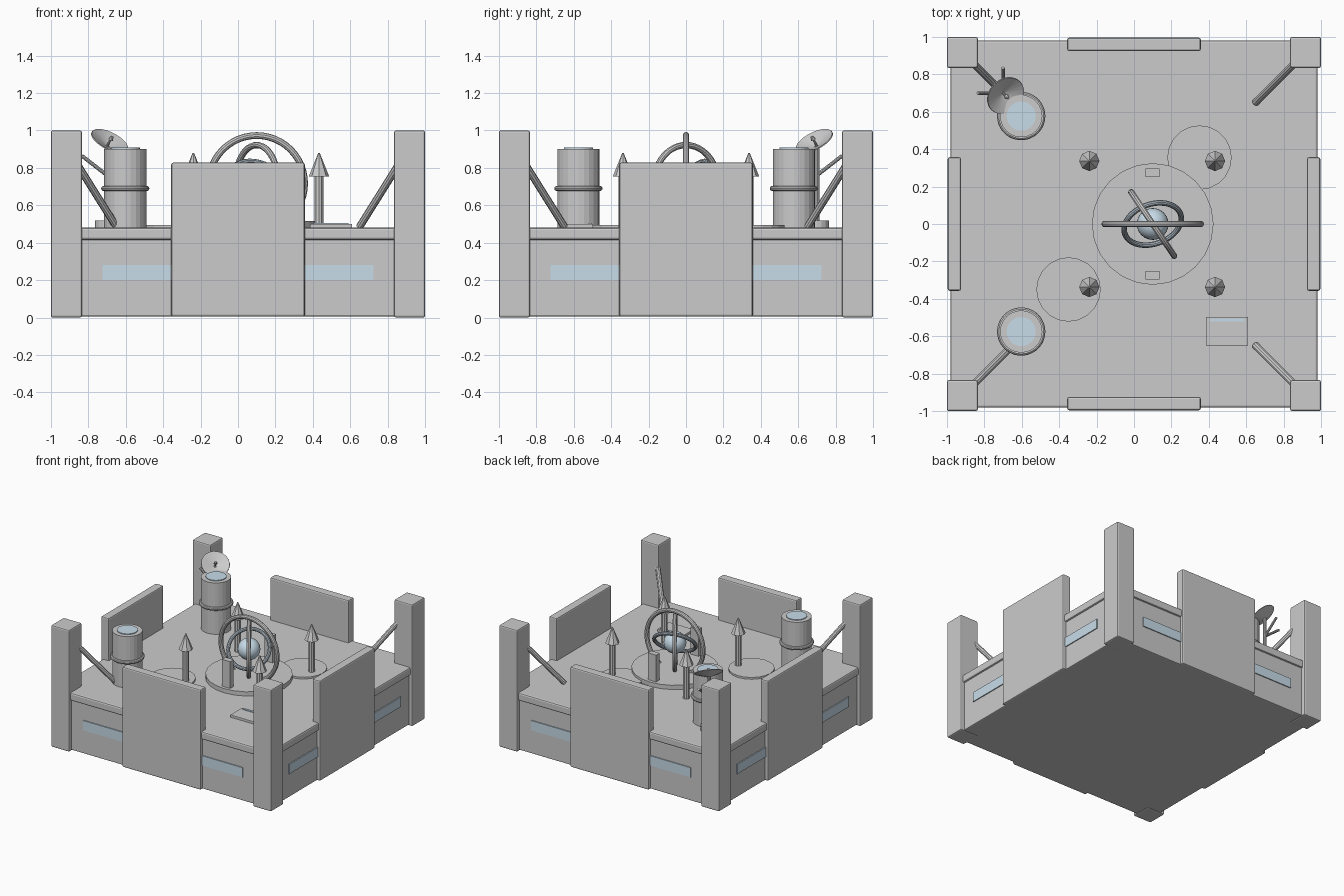
import bpy, math
from mathutils import Vector

if "Cube" in bpy.data.objects:
    bpy.data.objects.remove(bpy.data.objects["Cube"])

def material(name, rgb):
    m = bpy.data.materials.new(name)
    m.diffuse_color = (*rgb, 1)
    m.use_nodes = True
    m.node_tree.nodes["Principled BSDF"].inputs["Base Color"].default_value = m.diffuse_color
    return m

GLASS = material("pale_blue", (0.58, 0.72, 0.82))
STEEL = material("blue_grey", (0.42, 0.49, 0.55))

def finish(name, mat=None, bevel=0, smooth=False):
    o = bpy.context.object
    o.name = name
    if mat:
        o.data.materials.append(mat)
    if bevel:
        b = o.modifiers.new("bevel", 'BEVEL')
        b.width, b.segments = bevel, 2
    if smooth:
        bpy.ops.object.shade_smooth_by_angle()
    return o

def box(name, x0, x1, y0, y1, z0, z1, bevel=0, mat=None):
    bpy.ops.mesh.primitive_cube_add(size=1, location=((x0+x1)/2, (y0+y1)/2, (z0+z1)/2))
    bpy.context.object.scale = (x1-x0, y1-y0, z1-z0)
    bpy.ops.object.transform_apply(location=False, rotation=False, scale=True)
    return finish(name, mat, bevel)

def cyl(name, x, y, z0, z1, r, n=20, r2=None, mat=None):
    bpy.ops.mesh.primitive_cone_add(vertices=n, radius1=r, radius2=r if r2 is None else r2,
                                    depth=z1-z0, location=(x, y, (z0+z1)/2))
    return finish(name, mat)

def rod(name, a, b, r, n=10, r2=None):
    a, b = Vector(a), Vector(b)
    d = b - a
    bpy.ops.mesh.primitive_cone_add(vertices=n, radius1=r, radius2=r if r2 is None else r2,
                                    depth=d.length, location=(a+b)/2,
                                    rotation=d.to_track_quat('Z', 'Y').to_euler())
    return finish(name, smooth=True)

def ring(name, loc, rot, R, r, mat=None):
    bpy.ops.mesh.primitive_torus_add(location=loc, rotation=[math.radians(a) for a in rot],
                                     major_radius=R, minor_radius=r,
                                     major_segments=48, minor_segments=10)
    return finish(name, mat, smooth=True)

# Base walls and deck slab
box("base_wall", -.968, .968, -.968, .968, 0.005, .43, .008)
box("deck", -.982, .982, -.982, .982, .415, .48, .012)

# Window bands and tall shield panels on each side
box("window_band_x", -.725, .725, -.976, .976, .20, .28, mat=GLASS)
box("window_band_y", -.976, .976, -.725, .725, .20, .28, mat=GLASS)
for s in (-1, 1):
    lo, hi = sorted((s*.925, s*.996))
    box("shield_panel_x", -.357, .357, lo, hi, 0.005, .828, .01)
    box("shield_panel_y", lo, hi, -.357, .357, 0.005, .828, .01)

# Corner pillars with diagonal braces
for sx in (-1, 1):
    for sy in (-1, 1):
        x0, x1 = sorted((sx*.835, sx))
        y0, y1 = sorted((sy*.835, sy))
        box("corner_pillar", x0, x1, y0, y1, 0, 1, .01)
        rod("corner_brace", (sx*.86, sy*.86, .82), (sx*.65, sy*.65, .485), .02)

# Raised pads on the deck
cyl("centre_platform", .1, 0, .475, .515, .325, 24)
cyl("pad_back", .35, .355, .475, .495, .172, 20)
cyl("pad_front", -.35, -.35, .475, .495, .172, 20)

# Spires around the platform
for sx in (-1, 1):
    for sy in (-1, 1):
        x, y = .097 + sx*.336, sy*.337
        cyl("spire_rod", x, y, .475, .76, .025, 10)
        cyl("spire_tip", x, y, .755, .88, .054, 8, r2=.004)

# Ring globe with its two supports
C = (.1, 0, .717)
ring("outer_ring", C, (90, 0, 0), .256, .018)
ring("middle_ring", C, (90, 0, -56), .205, .017)
ring("inner_ring", C, (48, 0, 20), .158, .015, STEEL)
bpy.ops.mesh.primitive_uv_sphere_add(segments=24, ring_count=14, radius=.085, location=C)
finish("globe", GLASS, smooth=True)
for s in (-1, 1):
    box("globe_support", .0625, .1375, s*.275-.023, s*.275+.023, .50, .735)

# Two towers with collar and lens
for y in (-.575, .577):
    cyl("tower", -.603, y, .475, .902, .113, 24)
    ring("tower_collar", (-.603, y, .69), (0, 0, 0), .115, .014)
    cyl("tower_lens", -.603, y, .89, .908, .078, 24, mat=GLASS)

# Dish antenna on a mast
D = Vector((-.70, .70, .915))
t = math.radians(36)
N = Vector((math.sin(t)*.707, -math.sin(t)*.707, math.cos(t)))
cyl("dish_base", -.7, .7, .475, .52, .065, 16)
rod("dish_mast", (-.7, .7, .51), D, .014)
rod("dish_strut_x", (-.70, .70, .76), (-.835, .70, .865), .01)
rod("dish_strut_y", (-.70, .70, .76), (-.70, .835, .865), .01)
bpy.ops.mesh.primitive_cone_add(vertices=24, radius1=.008, radius2=.108, depth=.035,
                                end_fill_type='NOTHING', location=D + N*.0175,
                                rotation=N.to_track_quat('Z', 'Y').to_euler())
dish = finish("dish")
sol = dish.modifiers.new("thickness", 'SOLIDIFY')
sol.thickness, sol.offset = .006, 0
rod("dish_feed", D, D + N*.05, .006)
rod("dish_feed_tip", D + N*.045, D + N*.065, .014, 8, .008)

# Low console with a lit strip
box("console", .385, .61, -.65, -.497, .475, .50, .003)
box("console_strip", .405, .59, -.522, -.504, .49, .506, mat=GLASS)
